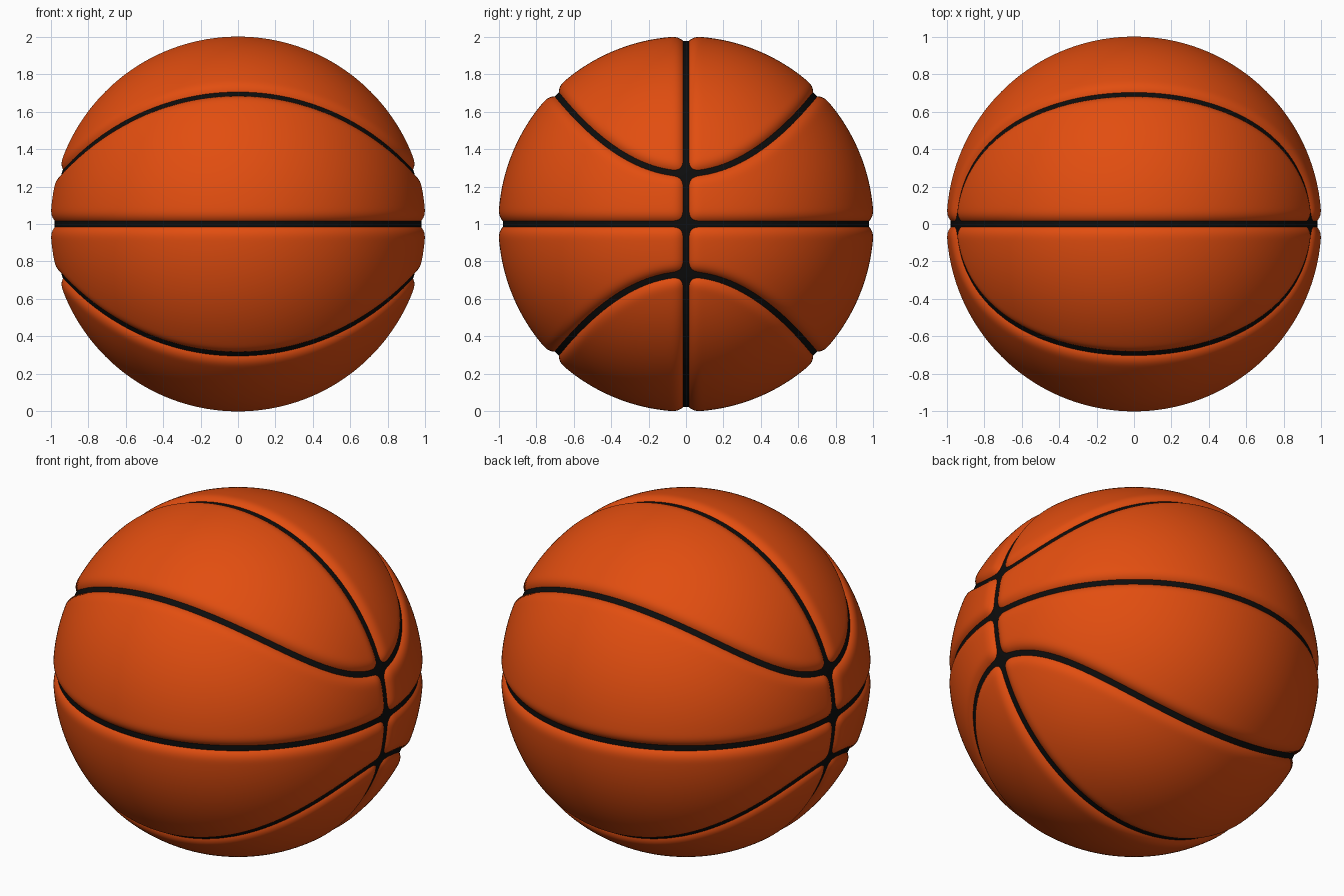
import bpy, bmesh, math
from mathutils import Vector

if "Cube" in bpy.data.objects:
    bpy.data.objects.remove(bpy.data.objects["Cube"])

CENTRE = Vector((0, 0, 1))
R_SKIN, R_SEAM = 1.003, 0.979


def material(name, rgb):
    m = bpy.data.materials.new(name)
    m.diffuse_color = (*rgb, 1)
    m.use_nodes = True
    m.node_tree.nodes["Principled BSDF"].inputs["Base Color"].default_value = m.diffuse_color
    return m


def add_object(name, bm, mat):
    for f in bm.faces:
        f.smooth = True
    me = bpy.data.meshes.new(name)
    bm.to_mesh(me)
    bm.free()
    me.materials.append(mat)
    ob = bpy.data.objects.new(name, me)
    bpy.context.collection.objects.link(ob)
    ob.location = CENTRE
    return ob


def groove(d):
    # rounded shoulder falling into the seam, d = distance from seam line
    return 0.044 * max(0.0, 1 - abs(d) / 0.1) ** 3.5


def skin_radius(n):
    x, y, z = abs(n.x), abs(n.y), abs(n.z)
    # curved seam z = a + b*y^2, turned into a distance along the sphere
    a, b = 0.275, 0.87
    f = z - a - b * y * y
    grad = Vector((0, -2 * b * y, 1))
    p = Vector((x, y, z))
    tangent = grad - p * grad.dot(p)
    curved = f / max(tangent.length, 0.2)
    return R_SKIN - groove(y) - groove(z) - groove(curved)


# Leather panels: dense cube-sphere pressed in along the seams
bm = bmesh.new()
bmesh.ops.create_cube(bm, size=2)
bmesh.ops.subdivide_edges(bm, edges=bm.edges[:], cuts=137, use_grid_fill=True)
for v in bm.verts:
    n = Vector([math.tan(c * math.pi / 4) for c in v.co]).normalized()
    v.co = n * skin_radius(n)
# drop skin that lies wholly below the seam surface
hidden = [f for f in bm.faces if all(v.co.length < R_SEAM - 0.003 for v in f.verts)]
bmesh.ops.delete(bm, geom=hidden, context='FACES')
add_object("leather_panels", bm, material("orange", (0.76, 0.075, 0.005)))

# Black inner ball showing through as the seams
bm = bmesh.new()
bmesh.ops.create_uvsphere(bm, u_segments=160, v_segments=80, radius=R_SEAM)
add_object("seam_core", bm, material("black", (0.004, 0.004, 0.004)))
